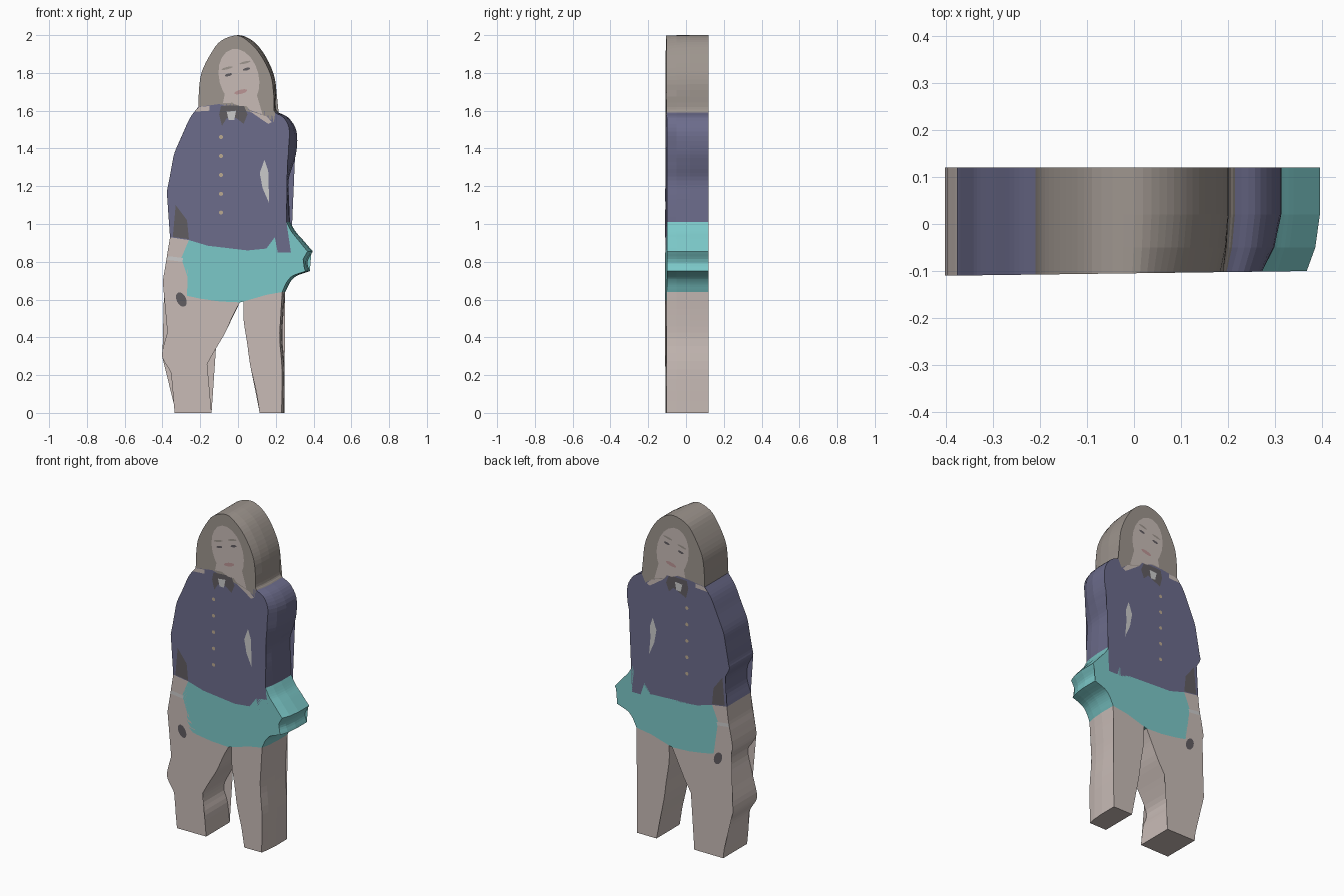
import bpy, bmesh, math
from mathutils import Vector

if "Cube" in bpy.data.objects:
    bpy.data.objects.remove(bpy.data.objects["Cube"])

BACK = 0.12
COLORS = {"hair": (.34, .30, .27), "skin": (.58, .50, .47), "navy": (.15, .15, .26),
          "teal": (.20, .58, .58), "white": (.65, .65, .63), "dark": (.12, .11, .12),
          "lips": (.50, .30, .30), "brass": (.50, .40, .28)}
MATS = {}
for key, c in COLORS.items():
    MATS[key] = bpy.data.materials.new(key)
    MATS[key].diffuse_color = (*c, 1)


def front_y(x):
    return -0.105 + 0.013 * x


def clamp(v):
    return max(0.0, min(1.0, v))


def inset(p):
    """How far the front edge is pulled in on the rounded +x side."""
    x, z = p
    if z > 1.7:
        w = clamp(x * 10 + .2)
        return -.016 * w, -.010 * w * clamp((z - 1.7) * 5)
    amount = .014 + .014 * math.exp(-((z - .85) / .15) ** 2) + .03 * math.exp(-((z - 1.42) / .14) ** 2)
    return -amount * clamp(x * 10 - 1.3), 0.0


def smooth(pts, n=4):
    """Catmull-Rom curve through the points."""
    if len(pts) < 3:
        return list(pts)
    v = [Vector(p) for p in pts]
    v = [v[0] * 2 - v[1]] + v + [v[-1] * 2 - v[-2]]
    out = []
    for a, b, c, d in zip(v, v[1:], v[2:], v[3:]):
        for i in range(n):
            t = i / n
            out.append(tuple(.5 * (2 * b + (c - a) * t + (2 * a - 5 * b + 4 * c - d) * t * t
                                   + (3 * b - a - 3 * c + d) * t ** 3)))
    return out + [tuple(pts[-1])]


def finish(name, bm, mat):
    bmesh.ops.recalc_face_normals(bm, faces=bm.faces[:])
    me = bpy.data.meshes.new(name)
    bm.to_mesh(me)
    bm.free()
    me.materials.append(MATS[mat])
    ob = bpy.data.objects.new(name, me)
    bpy.context.collection.objects.link(ob)
    return ob


def slab(name, mat, chains):
    """Cut-out slab; outer chains get side walls, seam chains stay open."""
    bm = bmesh.new()
    cols, walls = [], []
    for wall, pts in chains:
        pts = smooth(pts) if wall else pts
        for i, p in enumerate(pts[:-1]):
            on_edge = wall or i == 0
            dx, dz = inset(p) if on_edge else (0, 0)
            col = []
            for f, y in ((0, BACK), (0, .02), (.35, -.05), (1, None)):
                x, z = p[0] + dx * f, p[1] + dz * f
                col.append(bm.verts.new((x, front_y(x) if y is None else y, z)))
            cols.append(col)
            walls.append(wall)
    for i, wall in enumerate(walls):
        a, b = cols[i], cols[(i + 1) % len(cols)]
        if wall:
            for k in range(3):
                bm.faces.new((a[k], b[k], b[k + 1], a[k + 1]))
    caps = [bm.faces.new([c[3] for c in cols]), bm.faces.new([c[0] for c in reversed(cols)])]
    bmesh.ops.triangulate(bm, faces=caps)
    bmesh.ops.delete(bm, geom=[v for v in bm.verts if not v.link_faces], context='VERTS')
    return finish(name, bm, mat)


def inlay(name, mat, pts, level=1):
    """Flat coloured patch on both the front and the back."""
    bm = bmesh.new()
    h = .0008 * level
    faces = [bm.faces.new([bm.verts.new((x, front_y(x) - h, z)) for x, z in pts]),
             bm.faces.new([bm.verts.new((x, BACK + h, z)) for x, z in reversed(pts)])]
    bmesh.ops.triangulate(bm, faces=faces)
    return finish(name, bm, mat)


def oval(cx, cz, rx, rz, tilt=0, n=20):
    t, out = math.radians(tilt), []
    for i in range(n):
        a = 2 * math.pi * i / n
        u, v = rx * math.cos(a), rz * math.sin(a)
        out.append((cx + u * math.cos(t) - v * math.sin(t), cz + u * math.sin(t) + v * math.cos(t)))
    return out


# Seams shared between neighbouring parts
neck = [(.215, 1.59), (.19, 1.54), (.15, 1.57), (.06, 1.60), (.03, 1.64), (-.10, 1.635), (-.21, 1.62)]
hem = [(.275, 1.01), (.265, .94), (.28, .85), (.21, .85), (.195, .93), (.15, .87), (.05, .86),
       (-.16, .885), (-.26, .915)]
hand_side = [(-.26, .915), (-.30, .82), (-.26, .70), (-.27, .62), (-.20, .605), (-.10, .59), (.01, .585)]
thigh = [(.03, .59), (.15, .625), (.25, .64)]
cuff = [(-.26, .915), (-.36, .93)]

# Head and hair
slab("head", "hair", [
    (True, [(-.21, 1.62), (-.205, 1.73), (-.19, 1.81), (-.145, 1.90), (-.09, 1.97), (0, 2.0),
            (.07, 1.975), (.125, 1.92), (.175, 1.83), (.20, 1.74), (.20, 1.62), (.215, 1.59)]),
    (False, neck)])

# Shirt with sleeves
slab("shirt", "navy", [
    (True, [(.215, 1.59), (.27, 1.56), (.31, 1.49), (.31, 1.39), (.29, 1.31), (.267, 1.23),
            (.27, 1.13), (.275, 1.01)]),
    (False, hem), (False, cuff),
    (True, [(-.36, .93), (-.335, 1.01), (-.34, 1.09), (-.375, 1.16), (-.37, 1.20), (-.35, 1.31),
            (-.335, 1.38), (-.295, 1.47), (-.255, 1.56), (-.21, 1.62)]),
    (False, neck[::-1])])

# Skirt
slab("skirt", "teal", [
    (True, [(.25, .64), (.275, .69), (.31, .725), (.38, .75)]),
    (True, [(.38, .75), (.368, .80), (.396, .855)]),
    (True, [(.396, .855), (.34, .92), (.305, .96), (.275, 1.01)]),
    (False, hem), (False, hand_side), (True, [(.01, .585), (.03, .59)]), (False, thigh)])

# Hand and leg on the left of the picture
slab("hand_and_leg", "skin", [
    (True, [(-.36, .93), (-.37, .84), (-.385, .77), (-.397, .68), (-.365, .62), (-.34, .57),
            (-.365, .46), (-.40, .33), (-.395, .28), (-.35, .20), (-.345, .10), (-.335, 0)]),
    (True, [(-.335, 0), (-.14, 0)]),
    (True, [(-.14, 0), (-.155, .12), (-.18, .21), (-.135, .31), (-.07, .42), (-.025, .52), (.01, .585)]),
    (False, hand_side[::-1]), (False, cuff)])

# Leg on the right of the picture
slab("leg", "skin", [
    (True, [(.03, .59), (.03, .49), (.05, .36), (.065, .25), (.095, .12), (.115, 0)]),
    (True, [(.115, 0), (.245, 0)]),
    (True, [(.245, 0), (.247, .23), (.235, .39), (.24, .52), (.25, .64)]),
    (False, thigh[::-1])])

# Face
inlay("neck_skin", "skin", [(-.08, 1.64), (.03, 1.645), (.06, 1.605), (.13, 1.58), (.10, 1.66), (.08, 1.75), (-.06, 1.74)])
inlay("face", "skin", oval(.005, 1.775, .105, .155, 14), 2)
for i, (x, z) in enumerate([(-.05, 1.79), (.045, 1.82)]):
    inlay(f"eye_{i}", "dark", oval(x, z, .02, .007, 14), 3)
    inlay(f"eyebrow_{i}", "hair", oval(x - .008, z + .035, .03, .006, 14), 3)
inlay("lips", "lips", oval(.015, 1.70, .035, .011, 14), 3)

# Shirt details
inlay("shoulder_skin", "skin", [(-.23, 1.595), (-.15, 1.60), (-.15, 1.625), (-.205, 1.62)])
inlay("side_skin", "skin", [(.06, 1.60), (.15, 1.57), (.18, 1.54), (.16, 1.53), (.08, 1.585)])
inlay("collar", "dark", [(-.10, 1.58), (-.085, 1.52), (-.06, 1.56), (.0, 1.56), (.03, 1.53), (.05, 1.58), (.03, 1.63), (-.09, 1.625)])
inlay("collar_opening", "white", [(-.06, 1.595), (-.05, 1.55), (-.02, 1.55), (-.01, 1.60)], 2)
inlay("arm_gap", "white", [(.14, 1.34), (.115, 1.27), (.13, 1.19), (.165, 1.11), (.155, 1.22), (.16, 1.28)])
inlay("sleeve_cuff", "dark", [(-.33, 1.10), (-.27, 1.02), (-.26, .92), (-.345, .932), (-.33, 1.01)])
for i in range(5):
    inlay(f"button_{i}", "brass", oval(-.09, 1.46 - .1 * i, .011, .011, 0, 10))

# Bracelet and ring on the hand
inlay("bracelet", "white", [(-.375, .81), (-.295, .80), (-.29, .82), (-.37, .83)])
inlay("ring", "dark", oval(-.30, .60, .025, .04, 25))

for m in bpy.data.materials:
    if m.users and not m.is_grease_pencil:
        m.use_nodes = True
        m.node_tree.nodes["Principled BSDF"].inputs["Base Color"].default_value = m.diffuse_color
